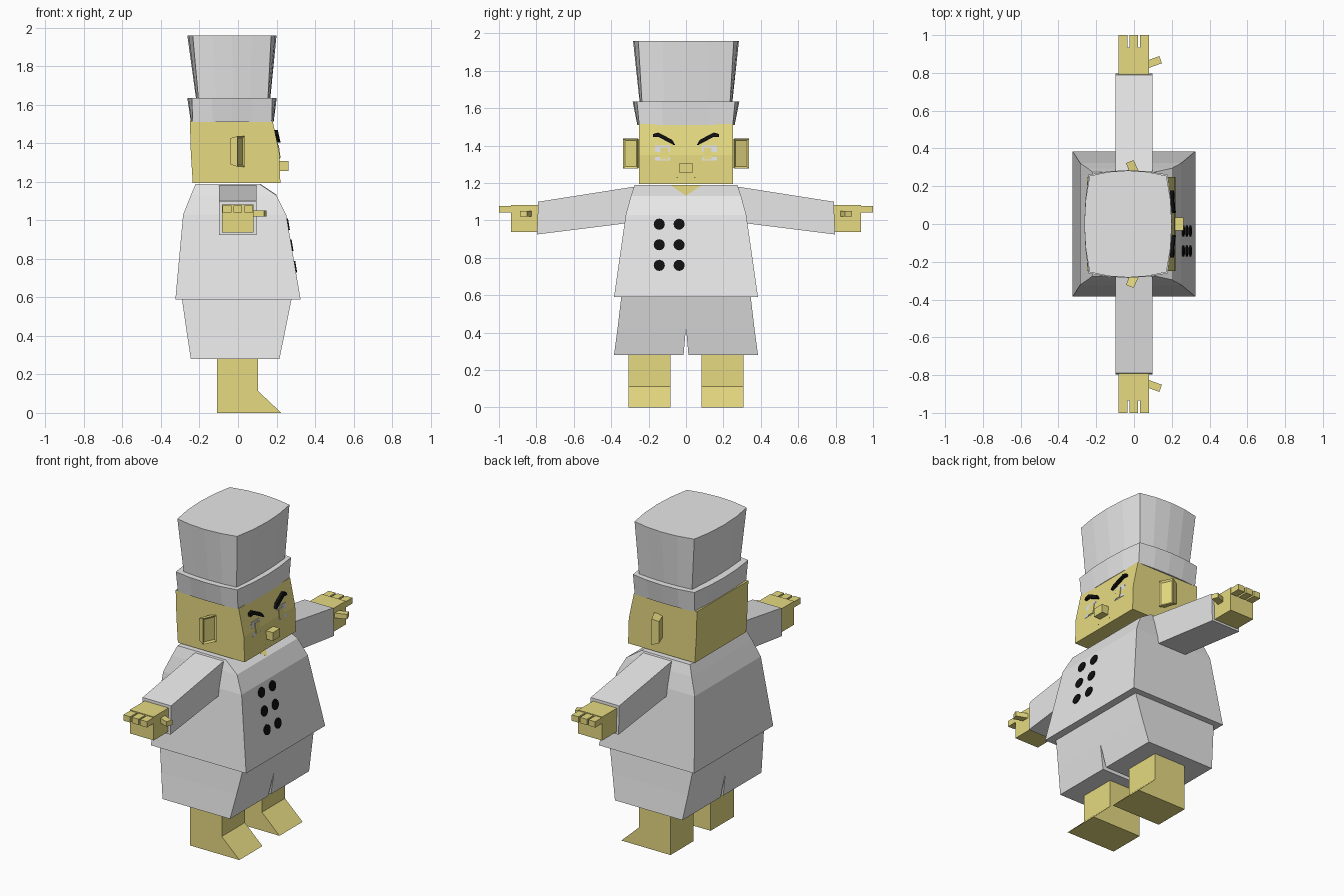
import bpy, bmesh, math
from mathutils import Matrix, Vector

if "Cube" in bpy.data.objects:
    bpy.data.objects.remove(bpy.data.objects["Cube"])


def material(name, rgb):
    m = bpy.data.materials.new(name)
    m.use_nodes = True
    m.diffuse_color = (*rgb, 1)
    m.node_tree.nodes["Principled BSDF"].inputs["Base Color"].default_value = (*rgb, 1)
    return m


CLOTH = material("white cloth", (0.8, 0.8, 0.8))
SKIN = material("yellow skin", (0.79, 0.7, 0.22))
BLACK = material("black", (0.005, 0.005, 0.005))
EYE = material("eye white", (0.74, 0.74, 0.8))
SIDES = (("left", 1), ("right", -1))


def loft(name, rings, mat):
    """Skin a stack of equal-length rings and cap both ends."""
    bm = bmesh.new()
    loops = [[bm.verts.new(p) for p in ring] for ring in rings]
    n = len(loops[0])
    for a, b in zip(loops, loops[1:]):
        for i in range(n):
            j = (i + 1) % n
            bm.faces.new((a[i], a[j], b[j], b[i]))
    bm.faces.new(loops[0])
    bm.faces.new(loops[-1])
    bmesh.ops.recalc_face_normals(bm, faces=bm.faces)
    mesh = bpy.data.meshes.new(name)
    bm.to_mesh(mesh)
    bm.free()
    mesh.materials.append(mat)
    ob = bpy.data.objects.new(name, mesh)
    bpy.context.collection.objects.link(ob)
    return ob


def rect(z, x0, x1, y0, y1):
    return [(x0, y0, z), (x1, y0, z), (x1, y1, z), (x0, y1, z)]


def bulged(z, x0, x1, y, bulge, seg=4):
    """Rectangle ring whose four sides bow outwards."""
    corners = [Vector(p) for p in rect(z, x0, x1, -y, y)]
    pts = []
    for i, a in enumerate(corners):
        d = corners[(i + 1) % 4] - a
        out = Vector((d.y, -d.x, 0)).normalized()
        for k in range(seg):
            t = k / seg
            pts.append(a + d * t + out * bulge * 4 * t * (1 - t))
    return pts


def box(name, x0, x1, y0, y1, z0, z1, mat):
    return loft(name, [rect(z0, x0, x1, y0, y1), rect(z1, x0, x1, y0, y1)], mat)


def plate(name, outline, surface, lift, mat, sink=0.004):
    """Thin plate of (y, z) points laid on a sloping front surface."""
    return loft(name, [[(surface(z) + d, y, z) for y, z in outline]
                       for d in (-sink, lift)], mat)


def face_x(z):
    return 0.215 - max(0, z - 1.35) * 0.22


def chest_x(z):
    return 0.325 - (z - 0.59) * 0.17


def neck_x(z):
    return 0.2 - (z - 1.13) * 1.5


def quad(y0, y1, z0, z1):
    return [(y0, z0), (y1, z0), (y1, z1), (y0, z1)]


# Hat and head
loft("hat_crown", [bulged(1.625, -0.205, 0.155, 0.235, 0.012),
                   bulged(1.96, -0.235, 0.172, 0.255, 0.028)], CLOTH)
loft("hat_band", [bulged(1.51, -0.235, 0.175, 0.25, 0.01),
                  bulged(1.635, -0.24, 0.178, 0.262, 0.023)], CLOTH)
loft("head", [rect(1.195, -0.235, 0.22, -0.25, 0.25),
              rect(1.35, -0.245, 0.215, -0.25, 0.25),
              rect(1.515, -0.25, 0.18, -0.25, 0.25)], SKIN)
box("nose", 0.2, 0.262, -0.035, 0.035, 1.255, 1.307, SKIN)

# Jacket
loft("jacket", [rect(0.59, -0.325, 0.325, -0.385, 0.385),
                rect(1.03, -0.285, 0.25, -0.322, 0.322),
                rect(1.13, -0.245, 0.2, -0.295, 0.295),
                rect(1.19, -0.22, 0.11, -0.275, 0.275)], CLOTH)
plate("neck_opening", [(0, 1.132), (0.085, 1.19), (-0.085, 1.19)], neck_x, 0.004, SKIN)

# Two columns of buttons
for z in (0.76, 0.87, 0.98):
    for y in (-0.143, -0.037):
        disc = [(y + 0.03 * math.cos(math.tau * k / 12), z + 0.03 * math.sin(math.tau * k / 12))
                for k in range(12)]
        plate("button", disc, chest_x, 0.006, BLACK)

for side, s in SIDES:
    # Face details
    plate(side + "_eye", quad(s * 0.085, s * 0.167, 1.32, 1.402), face_x, 0.003, EYE)
    plate(side + "_iris", quad(s * 0.093, s * 0.137, 1.325, 1.39), face_x, 0.006, SKIN)
    brow = [(0.058, 1.405), (0.075, 1.432), (0.15, 1.47), (0.175, 1.462),
            (0.178, 1.445), (0.148, 1.447), (0.065, 1.403)]
    plate(side + "_eyebrow", [(s * y, z) for y, z in brow], face_x, 0.018, BLACK)
    plate(side + "_mouth_mark", quad(s * 0.044, s * 0.052, 1.224, 1.23), face_x, 0.004, BLACK)

    # Ear swept backwards, with a hollowed front
    ear = loft(side + "_ear", [
        [(0.035, s * 0.258, z0), (-0.002, s * 0.338, z0),
         (-0.042, s * 0.322, z1), (-0.01, s * 0.24, z1)] for z0, z1 in ((1.278, 1.292), (1.438, 1.425))],
        SKIN)
    bm = bmesh.new()
    bm.from_mesh(ear.data)
    front = max(bm.faces, key=lambda f: f.normal.x)
    bmesh.ops.inset_region(bm, faces=[front], thickness=0.015, depth=-0.008)
    bm.to_mesh(ear.data)
    bm.free()

    # Sleeve and hand
    loft(side + "_sleeve", [
        [(-0.098, s * y, z0), (0.097, s * y, z0), (0.097, s * yt, z1), (-0.098, s * yt, z1)]
        for y, yt, z0, z1 in ((0.2, 0.2, 0.998, 1.185), (0.28, 0.28, 0.99, 1.18),
                              (0.797, 0.79, 0.925, 1.1))], CLOTH)
    box(side + "_palm", -0.083, 0.08, s * 0.75, s * 0.935, 0.938, 1.083, SKIN)
    for x in (-0.081, -0.024, 0.033):
        box(side + "_finger", x, x + 0.046, s * 0.92, s * 1.0, 1.042, 1.078, SKIN)
    thumb = box(side + "_thumb", -0.045, 0.035, -0.02, 0.02, 1.02, 1.05, SKIN)
    thumb.data.transform(Matrix.Translation((0.108, s * 0.858, 0))
                         @ Matrix.Rotation(s * 0.35, 4, "Z"))

    # Trouser half with a tapered slit, then leg with a wedge foot
    loft(side + "_shorts", [rect(0.28, -0.245, 0.215, s * 0.013, s * 0.385),
                            rect(0.43, -0.268, 0.246, 0, s * 0.365),
                            rect(0.6, -0.292, 0.28, 0, s * 0.345)], CLOTH)
    profile = [(-0.11, 0), (0.225, 0), (0.105, 0.113), (0.105, 0.3), (-0.11, 0.3)]
    loft(side + "_leg", [[(x, s * y, z) for x, z in profile] for y in (0.083, 0.308)], SKIN)
